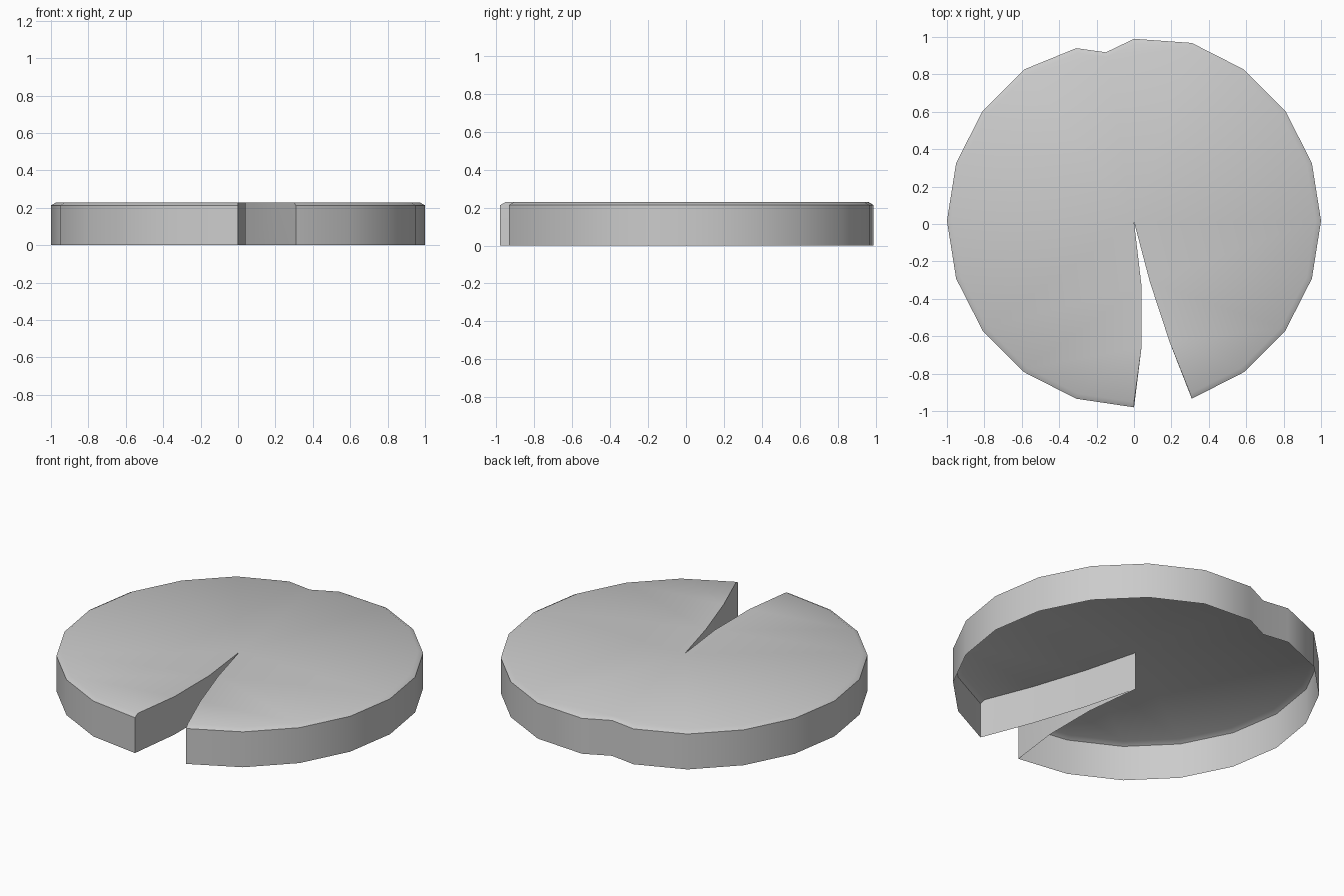
import bpy
import bmesh
import math

if "Cube" in bpy.data.objects:
    bpy.data.objects.remove(bpy.data.objects["Cube"])

CY = 0.017          # rim circle centre in y
WALL, TOP = 0.213, 0.229

# Rim: 20-sided circle, running counter-clockwise around from the notch,
# with a small dent at the back
rim = []
for i in range(20):
    a = math.radians(-72 + 18 * i)
    x, y = math.cos(a), math.sin(a) + CY
    if i == 9:
        y = 0.99
    if i == 10:
        rim.append((-0.15, 0.918))
        y = 0.94
    rim.append((x, y))
rim[-1] = (0.0, -0.98)

# Curved notch sides meeting at the centre
notch = [(0.04, -0.66), (0.04, -0.33), (0.0, 0.012), (0.085, -0.31), (0.19, -0.63)]
outline = rim + notch

# Open-bottomed shell: wall, slanted rim edge, flat top
bm = bmesh.new()
inset = [(x * 0.972, CY + (y - CY) * 0.972) for x, y in rim] + notch
loops = [[bm.verts.new((x, y, z)) for x, y in pts]
         for pts, z in ((outline, 0.0), (outline, WALL), (inset, TOP))]
n = len(outline)
for low, high in zip(loops, loops[1:]):
    for i in range(n):
        j = (i + 1) % n
        bm.faces.new((low[i], low[j], high[j], high[i]))
top = bm.faces.new(loops[-1])
bmesh.ops.triangulate(bm, faces=[top])

mesh = bpy.data.meshes.new("lily_pad")
bm.to_mesh(mesh)
bm.free()
pad = bpy.data.objects.new("lily_pad", mesh)
bpy.context.collection.objects.link(pad)

# Smooth walls, sharp corners
bpy.context.view_layer.objects.active = pad
pad.select_set(True)
bpy.ops.object.shade_smooth_by_angle(angle=math.radians(35))
